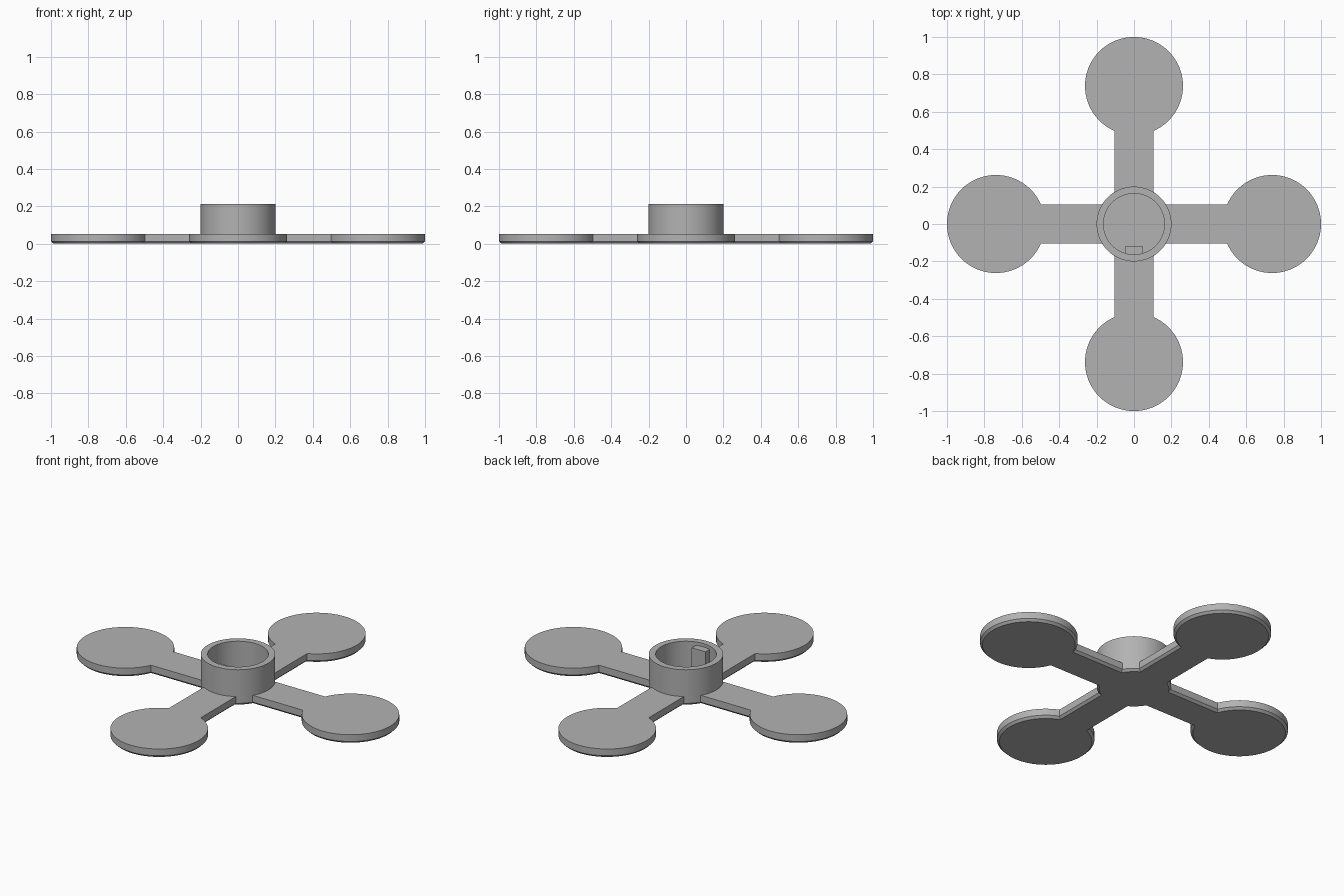
import bpy, bmesh, math

if "Cube" in bpy.data.objects:
    bpy.data.objects.remove(bpy.data.objects["Cube"])

grey = bpy.data.materials.new("plain grey")
grey.diffuse_color = (0.45, 0.45, 0.45, 1)
grey.use_nodes = True
grey.node_tree.nodes["Principled BSDF"].inputs["Base Color"].default_value = grey.diffuse_color

CENTRE, PAD_R, ARM_W, HUB_R, BORE_R = 0.738, 0.262, 0.105, 0.2, 0.163
PLATE_TOP, CHAMFER, RIM_TOP, KEY_TOP = 0.053, 0.013, 0.212, 0.192


def finish(name, bm):
    bmesh.ops.recalc_face_normals(bm, faces=bm.faces)
    mesh = bpy.data.meshes.new(name)
    bm.to_mesh(mesh)
    bm.free()
    mesh.materials.append(grey)
    obj = bpy.data.objects.new(name, mesh)
    bpy.context.collection.objects.link(obj)
    bpy.context.view_layer.objects.active = obj
    obj.select_set(True)
    bpy.ops.object.shade_smooth_by_angle(angle=math.radians(30))
    obj.select_set(False)


def outline(inset):
    """Four round pads on arms, joined by a round hub."""
    r, w, h = PAD_R - inset, ARM_W - inset, HUB_R - inset
    a = math.pi - math.asin(w / r)        # where the pad meets the arm
    b = math.asin(w / h)                  # where the arm meets the hub
    quarter = [(CENTRE + r * math.cos(t), r * math.sin(t))
               for t in (-a + 2 * a * i / 56 for i in range(57))]
    quarter += [(h * math.cos(t), h * math.sin(t))
                for t in (b + (math.pi / 2 - 2 * b) * i / 10 for i in range(11))]
    points = []
    for k in range(4):
        c, s = round(math.cos(k * math.pi / 2)), round(math.sin(k * math.pi / 2))
        points += [(c * x - s * y, s * x + c * y) for x, y in quarter]
    return points


def bridge(bm, lower, upper):
    n = len(lower)
    for i in range(n):
        j = (i + 1) % n
        bm.faces.new((lower[i], lower[j], upper[j], upper[i]))


# Cross plate with a chamfered lower edge
bm = bmesh.new()
rings = [[bm.verts.new((x, y, z)) for x, y in outline(inset)]
         for inset, z in ((CHAMFER, 0), (0, CHAMFER), (0, PLATE_TOP))]
bridge(bm, rings[0], rings[1])
bridge(bm, rings[1], rings[2])
bm.faces.new(rings[0][::-1])
bm.faces.new(rings[2])
finish("cross_plate", bm)

# Hub collar, an open tube standing on the plate
bm = bmesh.new()
N = 72
rings = [[bm.verts.new((r * math.cos(2 * math.pi * i / N), r * math.sin(2 * math.pi * i / N), z))
          for i in range(N)]
         for r, z in ((HUB_R, PLATE_TOP), (HUB_R, RIM_TOP), (BORE_R, RIM_TOP), (BORE_R, PLATE_TOP))]
for k in range(4):
    bridge(bm, rings[k], rings[(k + 1) % 4])
finish("hub_collar", bm)

# Key on the front inside wall of the collar
bm = bmesh.new()
bmesh.ops.create_cube(bm, size=1)
for v in bm.verts:
    v.co = (v.co.x * 0.09, -0.118 if v.co.y > 0 else -0.17,
            KEY_TOP if v.co.z > 0 else PLATE_TOP)
finish("collar_key", bm)
